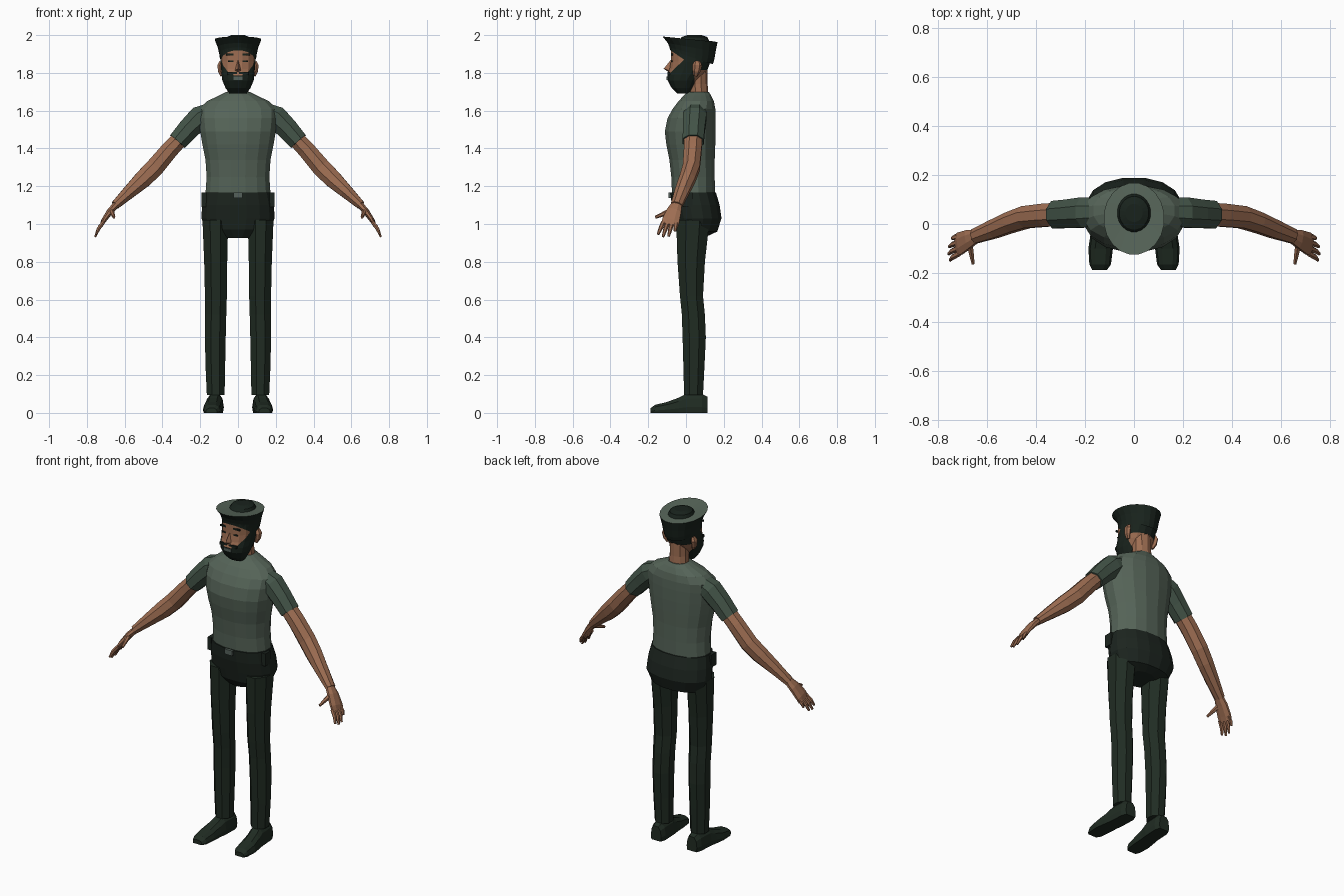
import bpy, bmesh, math
from mathutils import Vector

if "Cube" in bpy.data.objects:
    bpy.data.objects.remove(bpy.data.objects["Cube"])


def material(name, r, g, b):
    m = bpy.data.materials.new(name)
    m.diffuse_color = (r, g, b, 1)
    m.use_nodes = True
    m.node_tree.nodes["Principled BSDF"].inputs["Base Color"].default_value = m.diffuse_color
    return m


SHIRT = material("sage shirt", 0.092, 0.128, 0.098)
SLEEVE = material("green sleeve", 0.056, 0.088, 0.064)
TROUSER = material("dark green trousers", 0.0145, 0.025, 0.0165)
HIPS = material("darker green hips", 0.012, 0.0185, 0.014)
HAIR = material("black green hair", 0.0095, 0.0165, 0.012)
SKIN = material("brown skin", 0.34, 0.155, 0.085)
GREY = material("grey green metal", 0.09, 0.12, 0.105)


def finish(name, bm, mats, mirror=False):
    bmesh.ops.recalc_face_normals(bm, faces=bm.faces)
    me = bpy.data.meshes.new(name)
    bm.to_mesh(me)
    bm.free()
    ob = bpy.data.objects.new(name, me)
    bpy.context.collection.objects.link(ob)
    for m in mats:
        me.materials.append(m)
    if mirror:
        mod = ob.modifiers.new("mirror", 'MIRROR')
        mod.use_bisect_axis[0] = False
        mod.use_mirror_merge = False
    return ob


def outline(n, e):
    """Unit cross-section with flat sides; e above 2 makes it boxier."""
    pts = []
    for i in range(n):
        a = 2 * math.pi * (i + 0.5) / n
        c, s = math.cos(a), math.sin(a)
        pts.append((math.copysign(abs(c) ** (2 / e), c), math.copysign(abs(s) ** (2 / e), s)))
    k = max(p[0] for p in pts)
    return [(x / k, y / k) for x, y in pts]


def skin_rings(rings, caps=True):
    bm = bmesh.new()
    vs = [[bm.verts.new(p) for p in r] for r in rings]
    n = len(vs[0])
    for a, b in zip(vs, vs[1:]):
        for i in range(n):
            j = (i + 1) % n
            bm.faces.new((a[i], a[j], b[j], b[i]))
    if caps:
        bm.faces.new(vs[0])
        bm.faces.new(vs[-1])
    return bm


def stack(rows, n=16, e=2.2, cx=0.0, caps=True):
    """Rows: z, centre x, half width, front y, back y, slope along y."""
    rings = []
    for z, x, w, y0, y1, *slope in rows:
        s = slope[0] if slope else 0
        cy, ry = (y0 + y1) / 2, (y1 - y0) / 2
        rings.append([(x + w * u, cy + ry * v, z + s * ry * v) for u, v in outline(n, e)])
    return skin_rings(rings, caps)


def limb(rows, n=8):
    """Rows: centre x, y, z, half width in the frontal plane, half depth."""
    pts = [Vector(r[:3]) for r in rows]
    rings = []
    for i, r in enumerate(rows):
        t = (pts[min(i + 1, len(pts) - 1)] - pts[max(i - 1, 0)]).normalized()
        b = Vector((0, 1, 0))
        if abs(t.y) > 0.9:
            b = Vector((0, 0, 1))
        b = (b - t * b.dot(t)).normalized()
        w = t.cross(b)
        rings.append([pts[i] + w * (r[3] * u) + b * (r[4] * v) for u, v in outline(n, 2)])
    return skin_rings(rings)


def box(name, loc, size, mat, mirror=False):
    bm = bmesh.new()
    bmesh.ops.create_cube(bm, size=1)
    for v in bm.verts:
        v.co = Vector([l + c * s for l, c, s in zip(loc, v.co, size)])
    return finish(name, bm, [mat], mirror)


# Shirt body and hips
finish("shirt", stack([
    (1.16, 0, .172, -.074, .153), (1.25, 0, .166, -.078, .152), (1.34, 0, .172, -.088, .152),
    (1.42, 0, .188, -.104, .155), (1.49, 0, .2, -.112, .157), (1.56, 0, .207, -.098, .157),
    (1.61, 0, .205, -.07, .155), (1.65, 0, .165, -.04, .148), (1.68, 0, .1, -.012, .133),
    (1.70, 0, .06, .01, .12)]), [SHIRT])
finish("hips", stack([
    (.932, 0, .085, -.02, .12, .1), (.965, 0, .165, -.05, .165, -.05), (1.03, 0, .194, -.062, .188),
    (1.1, 0, .19, -.076, .178), (1.168, 0, .177, -.082, .158)]), [HIPS])
box("belt_buckle", (0, -.084, 1.153), (.05, .018, .03), GREY)
box("belt_pouch", (.18, .01, 1.128), (.024, .05, .075), HIPS, True)

# Legs and shoes
finish("leg", stack([
    (.095, .118, .047, -.01, .09), (.25, .12, .052, -.014, .098), (.4, .12, .055, -.018, .105),
    (.52, .118, .056, -.022, .1), (.62, .117, .058, -.032, .09), (.8, .118, .061, -.045, .1),
    (1.02, .12, .068, -.052, .125)], n=8, e=2), [TROUSER], True)
shoe_rings = []
for y, x, w, h in [(-.187, .14, .03, .025), (-.165, .138, .044, .042), (-.1, .136, .05, .058),
                   (-.04, .13, .047, .08), (.0, .124, .046, .1), (.085, .12, .045, .1),
                   (.115, .119, .034, .085)]:
    shoe_rings.append([(x + w * u, y, h * v) for u, v in
                       ((-.9, 0), (.9, 0), (1, .3), (.85, .75), (.45, 1), (-.45, 1), (-.85, .75), (-1, .3))])
finish("shoe", skin_rings(shoe_rings), [TROUSER], True)

# Sleeves, arms and hands
finish("sleeve", limb([
    (.14, .05, 1.6, .045, .055), (.2, .047, 1.565, .062, .062), (.26, .042, 1.505, .057, .058),
    (.32, .038, 1.437, .051, .056)]), [SLEEVE], True)
finish("arm", limb([
    (.28, .04, 1.48, .043, .048), (.36, .036, 1.395, .046, .047), (.44, .028, 1.3, .049, .045),
    (.5, .008, 1.24, .047, .042), (.57, -.02, 1.175, .036, .038), (.65, -.05, 1.1, .023, .03)]),
    [SKIN], True)
finish("palm", limb([
    (.64, -.047, 1.108, .017, .026), (.675, -.062, 1.07, .017, .038), (.71, -.08, 1.02, .013, .046),
    (.722, -.085, .995, .009, .044)]), [SKIN], True)
for i, (y, tip_y, tip_x, tip_z) in enumerate([(-.12, -.148, .75, .945), (-.097, -.122, .756, .932),
                                              (-.074, -.092, .754, .935), (-.052, -.058, .742, .962)]):
    finish("finger_%d" % (i + 1), limb([
        (.712, y, 1.01, .009, .011), ((.712 + tip_x) / 2 + .006, (y + tip_y) / 2, (1.01 + tip_z) / 2, .009, .01),
        (tip_x, tip_y, tip_z, .005, .006)], n=6), [SKIN], True)
finish("thumb", limb([
    (.672, -.07, 1.075, .013, .014), (.664, -.115, 1.055, .01, .011), (.656, -.162, 1.035, .006, .007)],
    n=6), [SKIN], True)

# Neck and head: planes cut the face, beard and nape before colouring
finish("neck", stack([(1.66, 0, .058, .02, .118), (1.74, 0, .052, .015, .112), (1.85, 0, .055, .01, .112)],
                     n=10, e=2), [SKIN])
bm = stack([
    (1.69, 0, .045, -.045, .02), (1.72, 0, .066, -.076, .04), (1.76, 0, .083, -.097, .065),
    (1.79, 0, .087, -.099, .095), (1.82, 0, .089, -.087, .115), (1.86, 0, .092, -.08, .13),
    (1.9, 0, .093, -.08, .135), (1.95, 0, .093, -.08, .135)], e=2.3)
cuts = [(Vector((0, -.01, 1.87)), Vector((0, -.085, .09))),
        (Vector((0, -.01, 1.87)), Vector((0, -.045, -.065))),
        (Vector((0, .045, 1.815)), Vector((0, 0, -1))),
        (Vector((0, .045, 1.815)), Vector((0, 1, 0)))]
for co, no in cuts:
    bmesh.ops.bisect_plane(bm, geom=bm.verts[:] + bm.edges[:] + bm.faces[:], plane_co=co, plane_no=no)
for f in bm.faces:
    c = f.calc_center_median()
    side = [(c - co).dot(no) > 0 for co, no in cuts]
    f.material_index = 0 if (side[0] and side[1]) or (side[2] and side[3]) else 1
finish("head", bm, [SKIN, HAIR])
finish("ear", limb([(.085, .05, 1.785, .008, .01), (.094, .056, 1.81, .012, .018),
                    (.097, .06, 1.84, .012, .022), (.09, .06, 1.86, .008, .014)], n=6), [SKIN], True)

# Nose wedge
bm = bmesh.new()
top, tip, low, a, b = [bm.verts.new(p) for p in (
    (0, -.078, 1.872), (0, -.118, 1.822), (0, -.09, 1.803), (-.021, -.08, 1.81), (.021, -.08, 1.81))]
for f in ((top, a, tip), (top, tip, b), (tip, a, low), (tip, low, b), (top, b, low), (top, low, a)):
    bm.faces.new(f)
finish("nose", bm, [SKIN])

# Eyes, brows, moustache and mouth
box("eye", (.037, -.076, 1.861), (.03, .008, .007), HAIR, True)
box("eyebrow", (.04, -.075, 1.897), (.048, .01, .009), HAIR, True)
box("moustache", (.03, -.091, 1.797), (.05, .012, .016), HAIR, True)
box("mouth", (0, -.099, 1.772), (.05, .006, .018), GREY)

# Cap: flared sides, pale sunken top and dark centre button
finish("cap_side", stack([
    (1.883, 0, .096, -.084, .142, -.33), (1.903, 0, .099, -.087, .15, -.27), (1.935, 0, .106, -.096, .157, -.18),
    (1.978, 0, .123, -.124, .167, -.1)], n=20, e=2, caps=False), [HAIR])
finish("cap_top", stack([
    (1.978, 0, .123, -.124, .167, -.1), (1.974, 0, .066, -.03, .12, -.05)], n=20, e=2, caps=False), [SHIRT])
finish("cap_centre", stack([
    (1.974, 0, .068, -.032, .122, -.05), (1.99, 0, .06, -.022, .112), (2.0, 0, .035, .008, .082)],
    n=20, e=2), [HAIR])
